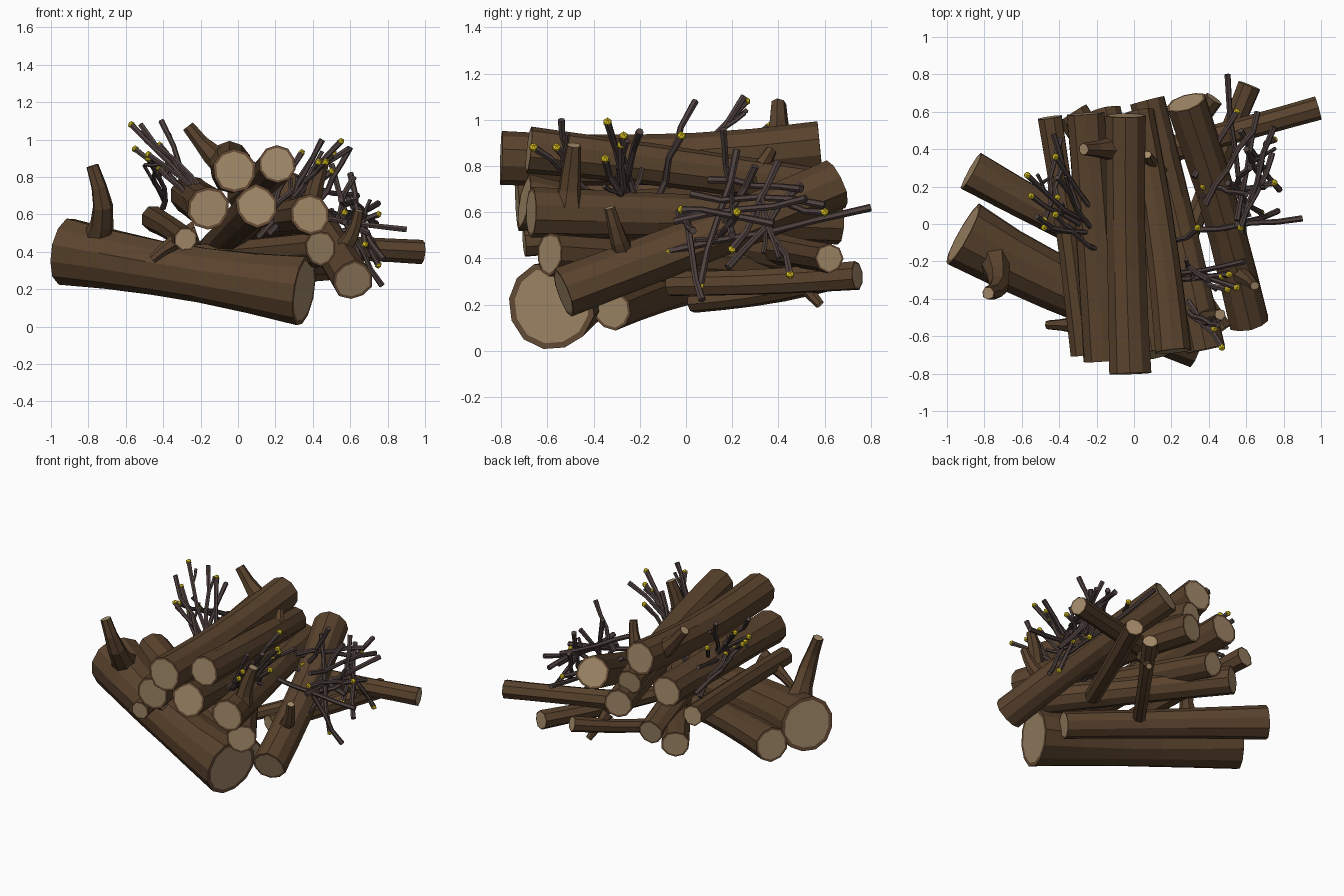
import bpy, bmesh, math, random
from mathutils import Vector

random.seed(4)
cube = bpy.data.objects.get("Cube")
if cube:
    bpy.data.objects.remove(cube)


def material(name, rgb):
    m = bpy.data.materials.new(name)
    m.use_nodes = True
    m.diffuse_color = (*rgb, 1)
    m.node_tree.nodes["Principled BSDF"].inputs["Base Color"].default_value = (*rgb, 1)
    return m


BARK = material("brown bark", (0.1, 0.055, 0.026))
RIM = material("bark rim", (0.14, 0.076, 0.038))
WOOD = material("pale cut wood", (0.37, 0.26, 0.145))
TWIG = material("dark twig", (0.08, 0.055, 0.051))
BUD = material("yellow bud", (0.82, 0.63, 0.015))


def tube(bm, path, radii, sides, rough=0.0, cut=False):
    """Sweep a slightly uneven polygon along a path; cut ends get a rim and pale wood."""
    path = [Vector(p) for p in path]
    uneven = [1 + random.uniform(-rough, rough) for _ in range(sides)]
    rings, side = [], None
    for i, p in enumerate(path):
        t = (path[min(i + 1, len(path) - 1)] - path[max(i - 1, 0)]).normalized()
        if side is None:
            side = t.cross(Vector((0.31, 0.1, 1))).normalized()
        side = (side - t * side.dot(t)).normalized()
        up = t.cross(side)
        ring = []
        for k in range(sides):
            a = math.tau * k / sides
            r = radii[i] * uneven[k] * (1 + random.uniform(-rough, rough) / 3)
            ring.append(bm.verts.new(p + (side * math.cos(a) + up * math.sin(a)) * r))
        rings.append(ring)
    for r0, r1 in zip(rings, rings[1:]):
        for k in range(sides):
            n = (k + 1) % sides
            bm.faces.new((r0[k], r0[n], r1[n], r1[k]))
    caps = [bm.faces.new(rings[0][::-1]), bm.faces.new(rings[-1])]
    if cut:
        bm.normal_update()
        for cap, radius in zip(caps, (radii[0], radii[-1])):
            rim = bmesh.ops.inset_individual(bm, faces=[cap], thickness=radius * 0.13,
                                             use_even_offset=True)
            for f in rim["faces"]:
                f.material_index = 1
            cap.material_index = 2


def finish(bm, name, mats):
    bmesh.ops.recalc_face_normals(bm, faces=bm.faces)
    mesh = bpy.data.meshes.new(name)
    bm.to_mesh(mesh)
    bm.free()
    for m in mats:
        mesh.materials.append(m)
    ob = bpy.data.objects.new(name, mesh)
    bpy.context.collection.objects.link(ob)


def bent(a, b, bend, steps):
    """Points from a to b, bowed by the bend vector at the middle."""
    a, b, bend = Vector(a), Vector(b), Vector(bend)
    return [a.lerp(b, i / steps) + bend * math.sin(math.pi * i / steps) for i in range(steps + 1)]


def log(name, a, b, r0, r1, bend=(0, 0, 0), sides=10, waist=0.06):
    bm = bmesh.new()
    steps = 5
    radii = [(r0 + (r1 - r0) * i / steps) * (1 - waist * math.sin(math.pi * i / steps))
             for i in range(steps + 1)]
    tube(bm, bent(a, b, bend, steps), radii, sides, 0.05, True)
    finish(bm, name, (BARK, RIM, WOOD))


def stub(name, a, b, r0, r1, bend):
    """Broken side branch with a flared foot."""
    bm = bmesh.new()
    radii = [r0, r0 * 0.72, (r0 + r1) * 0.45, r1 * 1.25, r1]
    tube(bm, bent(a, b, bend, 4), radii, 7, 0.08, True)
    finish(bm, name, (BARK, RIM, WOOD))


# Lowest logs lying crosswise
log("front_base_log", (-0.915, -0.06, 0.40), (0.35, -0.59, 0.19), 0.186, 0.193, (-0.03, -0.04, 0.0), 12, 0.2)
log("rear_base_log", (-0.87, 0.285, 0.375), (0.32, -0.32, 0.18), 0.115, 0.09, (0, -0.02, 0.01))
log("lower_cross_log", (0.44, -0.59, 0.42), (-0.33, 0.59, 0.35), 0.095, 0.09)
log("leaning_log", (0.615, -0.53, 0.25), (0.28, 0.65, 0.72), 0.11, 0.11, (0.02, 0, -0.01))

# Stacked logs running front to back
log("top_log", (-0.02, -0.80, 0.835), (-0.045, 0.58, 0.88), 0.115, 0.11, (-0.01, 0, -0.03))
log("top_left_log", (0.21, -0.68, 0.87), (0.025, 0.60, 0.70), 0.1, 0.085, (0.02, 0, 0.01))
log("middle_right_log", (-0.16, -0.73, 0.635), (-0.26, 0.59, 0.705), 0.115, 0.105, (0, 0, 0))
log("middle_log", (0.10, -0.70, 0.645), (-0.15, 0.61, 0.395), 0.115, 0.085)
log("middle_left_log", (0.385, -0.67, 0.60), (0.07, 0.66, 0.56), 0.11, 0.1, (0.01, 0, 0))
log("thin_right_log", (-0.28, -0.70, 0.47), (-0.45, 0.57, 0.58), 0.064, 0.07, (0.01, 0, 0), 8)

# Thin logs at the back left
log("thin_side_log", (0.985, 0.62, 0.40), (0.2, 0.40, 0.44), 0.064, 0.07, (0, 0, 0), 8)
log("thin_back_log", (0.62, 0.74, 0.325), (0.29, -0.07, 0.29), 0.064, 0.055, (0, 0, -0.01), 8)
log("low_back_log", (0.425, 0.67, 0.325), (-0.02, 0.03, 0.21), 0.052, 0.045, (0, 0, -0.02), 8)

# Broken side branches
stub("base_log_stub", (-0.75, -0.19, 0.47), (-0.78, -0.37, 0.86), 0.09, 0.035, (0.04, -0.05, -0.02))
stub("top_log_stub", (-0.05, 0.40, 0.86), (-0.27, 0.40, 1.07), 0.1, 0.034, (0.02, 0.0, -0.05))
stub("leaning_log_stub", (0.52, -0.25, 0.38), (0.645, -0.33, 0.62), 0.065, 0.025, (0.02, 0, -0.02))
stub("thin_log_stub", (-0.22, -0.54, 0.50), (-0.46, -0.54, 0.36), 0.07, 0.026, (0, 0, 0.02))
stub("back_stub", (0.12, 0.28, 0.72), (0.07, 0.37, 0.87), 0.06, 0.025, (0, 0, 0))
stub("front_left_stub", (0.39, -0.51, 0.63), (0.46, -0.485, 0.89), 0.07, 0.032, (-0.01, 0, 0))
stub("under_stub", (0.30, 0.45, 0.35), (0.36, 0.58, 0.20), 0.045, 0.02, (0, 0, 0))


def twig(bm, a, b, r, fork, bud):
    """Kinked stick with an optional side shoot and a yellow bud at the tip."""
    a, b = Vector(a), Vector(b)
    pts = [a.lerp(b, i / 4) for i in range(5)]
    for p in pts[1:4]:
        p += Vector([random.uniform(-0.016, 0.016) for _ in range(3)])
    tube(bm, pts, [r, r * 0.9, r * 0.85, r * 0.85, r], 6)
    if fork:
        base = pts[random.choice((2, 3))]
        out = Vector([random.uniform(-1, 1) for _ in range(3)])
        end = base + ((b - a).normalized() + out * 0.7).normalized() * 0.11
        tube(bm, [base, base.lerp(end, 0.5) + out * 0.008, end], [r * 0.7, r * 0.6, r * 0.65], 5)
    if bud:
        ball = bmesh.ops.create_icosphere(bm, subdivisions=1, radius=0.02)
        for v in ball["verts"]:
            v.co += pts[-1]
            for f in v.link_faces:
                f.material_index = 1


def bundle(name, sticks, r, budded):
    bm = bmesh.new()
    for i, (a, b) in enumerate(sticks):
        twig(bm, a, b, r, i % 2 == 0, i in budded)
    finish(bm, name, (TWIG, BUD))


def fan(base, spread, tips):
    """Pair each tip with a foot jittered around the base."""
    return [([c + random.uniform(-s, s) for c, s in zip(base, spread)], t) for t in tips]


# Twigs wedged beside the top log
bundle("right_twigs", fan((-0.18, -0.11, 0.65), (0.04, 0.08, 0.03), [
    (-0.57, 0.26, 1.08), (-0.52, 0.04, 1.08), (-0.41, 0.25, 1.1), (-0.43, 0.48, 0.88),
    (-0.55, 0.15, 0.95), (-0.42, 0.36, 0.97), (-0.48, -0.02, 0.92), (-0.42, 0.05, 0.85)])
    + fan((-0.39, 0.44, 0.66), (0.02, 0.04, 0.03), [(-0.48, 0.02, 0.9), (-0.41, 0.14, 0.84)]),
    0.016, (0, 4, 5, 6, 7, 8, 9))
bundle("left_twigs", fan((0.16, -0.23, 0.54), (0.06, 0.08, 0.07), [
    (0.51, -0.27, 0.93), (0.55, -0.34, 0.99), (0.50, -0.35, 0.83), (0.34, -0.02, 0.93),
    (0.47, -0.28, 0.89), (0.59, -0.2, 0.95), (0.40, -0.3, 0.9)])
    + fan((0.3, -0.45, 0.68), (0.03, 0.04, 0.03), [
        (0.47, -0.66, 0.88), (0.43, -0.56, 0.88), (0.45, -0.54, 1.0)]), 0.017,
    (0, 1, 2, 3, 4, 7, 8))

# Loose sticks criss-crossing at the back left
bundle("loose_sticks", [
    ((0.50, 0.80, 0.62), (0.59, -0.08, 0.43)), ((0.90, 0.03, 0.52), (0.33, -0.03, 0.60)),
    ((0.57, 0.50, 0.72), (0.78, 0.18, 0.36)), ((0.75, 0.52, 0.66), (0.57, -0.05, 0.56)),
    ((0.50, 0.22, 0.87), (0.68, 0.06, 0.28)), ((0.55, 0.00, 0.61), (0.77, 0.07, 0.22)),
    ((0.62, 0.32, 0.68), (0.75, 0.45, 0.33)), ((0.66, 0.60, 0.63), (0.55, 0.02, 0.68)),
    ((0.60, 0.40, 0.82), (0.68, 0.20, 0.44)), ((0.38, 0.10, 0.74), (0.64, 0.50, 0.70)),
    ((0.74, 0.38, 0.55), (0.57, -0.02, 0.61)), ((0.62, 0.30, 0.80), (0.44, 0.08, 0.40)),
    ((0.70, 0.20, 0.50), (0.37, 0.20, 0.62)), ((0.32, 0.25, 0.66), (0.55, 0.60, 0.60)),
    ((0.50, 0.12, 0.50), (0.75, 0.22, 0.60)), ((0.42, 0.20, 0.66), (0.60, 0.16, 0.96)),
], 0.017, (0, 4, 6, 8, 10, 11, 12, 13, 14))
